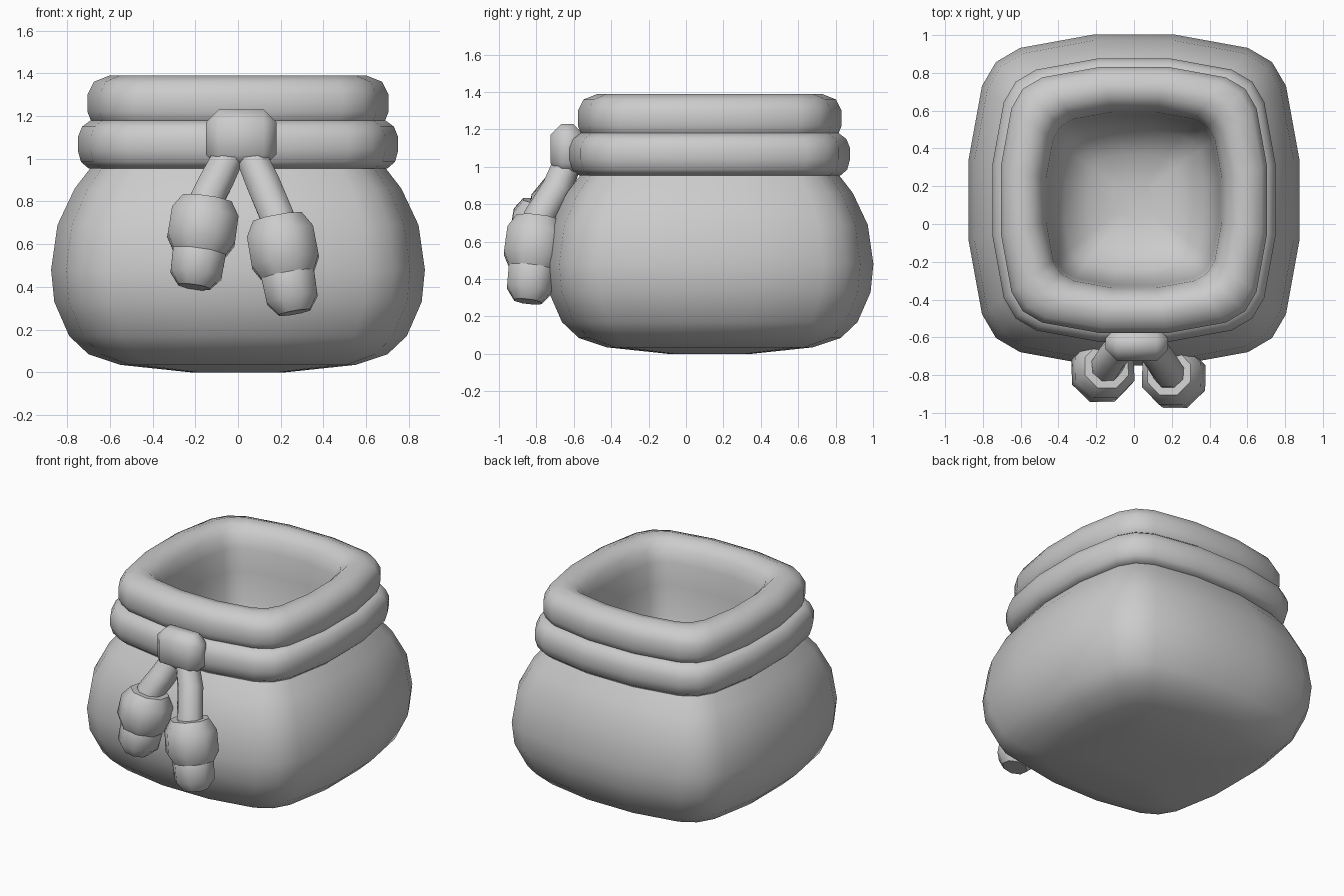
import bpy, bmesh, math
from mathutils import Vector

if "Cube" in bpy.data.objects:
    bpy.data.objects.remove(bpy.data.objects["Cube"])

CY = 0.127  # pouch centre in y


def loft(name, rings, cap=True, closed=False, angle=70):
    """Skin a list of equal-length point rings into a smooth-shaded object."""
    bm = bmesh.new()
    loops = [[bm.verts.new(p) for p in r] for r in rings]
    pairs = list(zip(loops, loops[1:]))
    if closed:
        pairs.append((loops[-1], loops[0]))
    for a, b in pairs:
        for i in range(len(a)):
            j = (i + 1) % len(a)
            bm.faces.new((a[i], a[j], b[j], b[i]))
    if cap:
        bm.faces.new(loops[0][::-1])
        bm.faces.new(loops[-1])
    bmesh.ops.recalc_face_normals(bm, faces=bm.faces)
    me = bpy.data.meshes.new(name)
    bm.to_mesh(me)
    bm.free()
    ob = bpy.data.objects.new(name, me)
    bpy.context.collection.objects.link(ob)
    smooth(ob, angle)
    return ob


def smooth(ob, angle):
    bpy.ops.object.select_all(action='DESELECT')
    ob.select_set(True)
    bpy.context.view_layer.objects.active = ob
    bpy.ops.object.shade_smooth_by_angle(angle=math.radians(angle))


def square_ring(h, z):
    """20-sided rounded square of half-width h."""
    side = [(1, -.25), (1, .25), (.92, .69), (.835, .835), (.69, .92)]
    pts = []
    for _ in range(4):
        pts += [(x * h, y * h + CY, z) for x, y in side]
        side = [(-y, x) for x, y in side]
        pts[-5:] = pts[-5:]
    return pts


def tube(name, path, radii, sides=8, angle=50):
    """Sweep a polygon with varying radius along a path."""
    path = [Vector(p) for p in path]
    rings = []
    for i, p in enumerate(path):
        t = (path[min(i + 1, len(path) - 1)] - path[max(i - 1, 0)]).normalized()
        u = Vector((0, 1, 0)).cross(t).normalized()
        v = t.cross(u)
        rings.append([p + radii[i] * (u * math.cos(a) + v * math.sin(a))
                      for a in (2 * math.pi * (k + .5) / sides for k in range(sides))])
    return loft(name, rings, angle=angle)


# bulging pouch body
loft("pouch_body", [square_ring(h, z) for h, z in [
    (.22, 0), (.55, .035), (.70, .085), (.79, .17), (.86, .33), (.875, .48),
    (.845, .69), (.765, .86), (.68, .97), (.66, 1.0)]], cap=False)
bottom = bpy.data.objects["pouch_body"].data
bm = bmesh.new()
bm.from_mesh(bottom)
low = [e for e in bm.edges if e.is_boundary and e.verts[0].co.z < .01]
bmesh.ops.contextual_create(bm, geom=low)
bmesh.ops.recalc_face_normals(bm, faces=bm.faces)
for f in bm.faces:
    f.smooth = True
if sum(f.normal.z * f.calc_area() for f in bm.faces if f.calc_center_median().z < .02) > 0:
    bmesh.ops.reverse_faces(bm, faces=bm.faces)
bm.to_mesh(bottom)
bm.free()

# tied band around the neck
loft("neck_band", [square_ring(h, z) for h, z in [
    (.60, .97), (.70, .955), (.735, .985), (.75, 1.04), (.75, 1.10), (.73, 1.15),
    (.69, 1.18), (.60, 1.17)]], cap=False, closed=True)

# rolled rim and bowl-shaped inside
rim = loft("rim_and_lining", [square_ring(h, z) for h, z in [
    (.64, 1.14), (.685, 1.17), (.705, 1.22), (.705, 1.30), (.675, 1.36), (.60, 1.39),
    (.54, 1.38), (.49, 1.33), (.465, 1.25), (.45, 1.1), (.43, .90), (.37, .73),
    (.24, .64), (.10, .61)]], cap=False)
bm = bmesh.new()
bm.from_mesh(rim.data)
bmesh.ops.contextual_create(bm, geom=[e for e in bm.edges if e.is_boundary and e.verts[0].co.z < .8])
bmesh.ops.recalc_face_normals(bm, faces=bm.faces)
for f in bm.faces:
    f.smooth = True
if max(bm.faces, key=lambda f: f.calc_center_median().z).normal.z < 0:
    bmesh.ops.reverse_faces(bm, faces=bm.faces)
bm.to_mesh(rim.data)
bm.free()

# front knot
bpy.ops.mesh.primitive_cube_add(size=1, location=(.015, -.635, 1.095))
knot = bpy.context.object
knot.name = "front_knot"
knot.scale = (.33, .18, .27)
bpy.ops.object.transform_apply(location=False, rotation=False, scale=True)
bev = knot.modifiers.new("bevel", 'BEVEL')
bev.width, bev.segments = .06, 1
bpy.ops.object.modifier_apply(modifier="bev" if "bev" in knot.modifiers else "bevel")
smooth(knot, 60)


# hanging cords with bead and tip: start, bend, bead top, tip end
def tassel(side, start, bend, top, end):
    a, b = Vector(top), Vector(end)
    at = lambda t: a.lerp(b, t)
    tube(side + "_cord", [start, bend, top, at(.2)], [.075, .085, .085, .085])
    tube(side + "_bead", [at(t) for t in (0, .16, .46, .64)], [.125, .17, .172, .125])
    tube(side + "_tip", [at(t) for t in (.5, .6, .86, 1)], [.12, .135, .13, .08])


tassel("left", (-.02, -.62, 1.06), (-.10, -.68, .90), (-.145, -.755, .81), (-.205, -.82, .40))
tassel("right", (.04, -.62, 1.06), (.12, -.69, .88), (.185, -.79, .725), (.265, -.845, .28))
